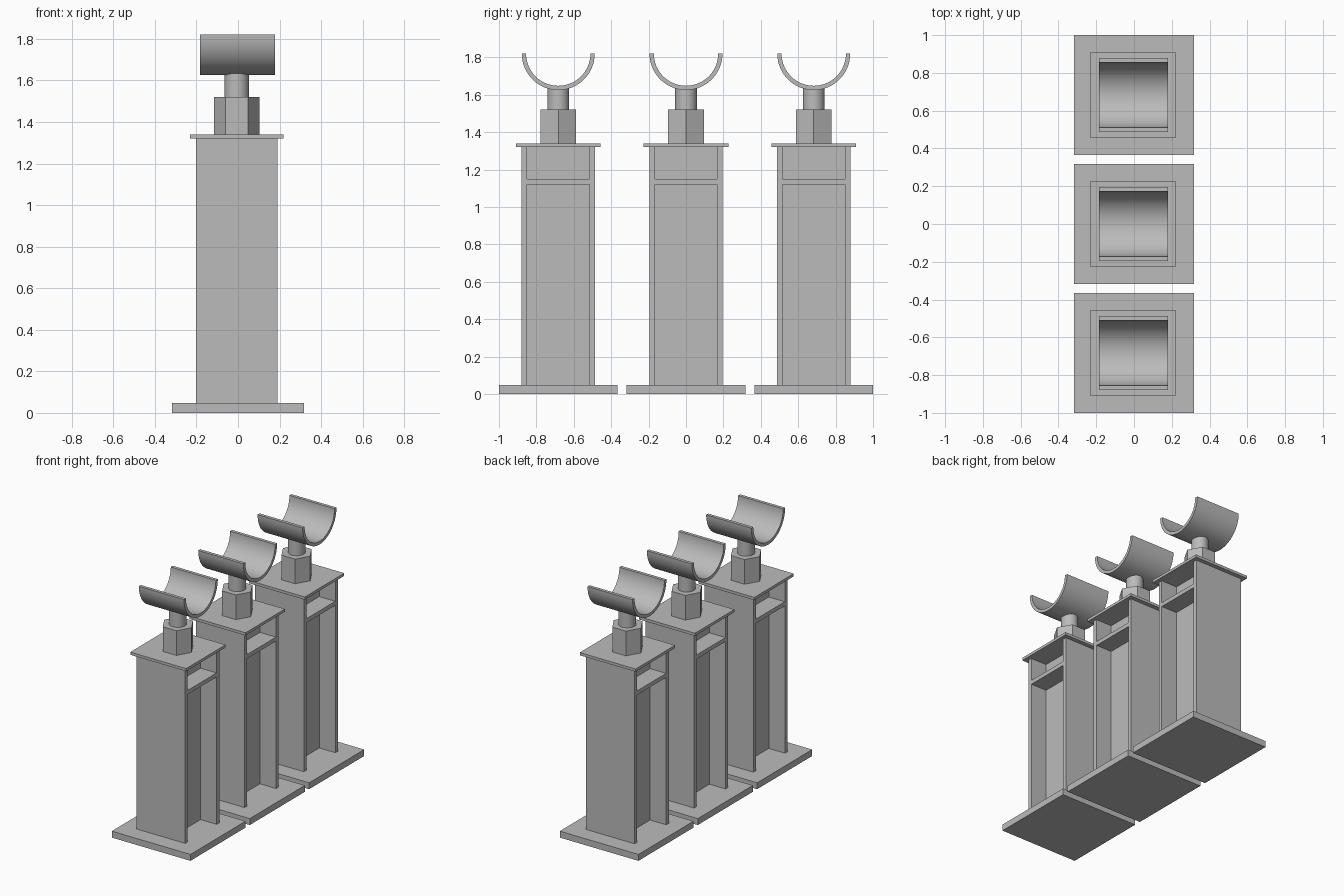
import bpy, bmesh, math
from mathutils import Matrix

cube = bpy.data.objects.get("Cube")
if cube:
    bpy.data.objects.remove(cube, do_unlink=True)

steel = bpy.data.materials.new("grey steel")
steel.use_nodes = True
GREY = (0.5, 0.5, 0.5, 1)
steel.diffuse_color = GREY
steel.node_tree.nodes["Principled BSDF"].inputs["Base Color"].default_value = GREY

SPACING = 0.683
AXIS_X = -0.006     # columns sit a touch off the base centre


def finish(name, bm, smooth=False):
    bmesh.ops.recalc_face_normals(bm, faces=bm.faces)
    mesh = bpy.data.meshes.new(name)
    bm.to_mesh(mesh)
    bm.free()
    mesh.materials.append(steel)
    obj = bpy.data.objects.new(name, mesh)
    bpy.context.collection.objects.link(obj)
    if smooth:
        bpy.ops.object.select_all(action="DESELECT")
        obj.select_set(True)
        bpy.context.view_layer.objects.active = obj
        bpy.ops.object.shade_smooth_by_angle(angle=math.radians(35))
    return obj


def box(name, x, y, z):
    """Box spanning the given (low, high) ranges."""
    bm = bmesh.new()
    bmesh.ops.create_cube(bm, size=1)
    for v in bm.verts:
        v.co = [r[0] if c < 0 else r[1] for c, r in zip(v.co, (x, y, z))]
    return finish(name, bm)


def prism(name, sides, radius, centre, z, smooth=False):
    """Upright prism with a corner pointing along x."""
    bm = bmesh.new()
    ring = [bm.verts.new((centre[0] + radius * math.cos(math.tau * i / sides),
                          centre[1] + radius * math.sin(math.tau * i / sides), z[0]))
            for i in range(sides)]
    extrude(bm, ring, (0, 0, z[1] - z[0]))
    return finish(name, bm, smooth)


def extrude(bm, ring, vec):
    face = bm.faces.new(ring)
    out = bmesh.ops.extrude_face_region(bm, geom=[face], use_keep_orig=True)
    moved = [g for g in out["geom"] if isinstance(g, bmesh.types.BMVert)]
    bmesh.ops.translate(bm, verts=moved, vec=vec)


def saddle(name, y, z, outer, inner, x, steps=32):
    """Half-pipe cradle open at the top."""
    bm = bmesh.new()
    angles = [math.pi + math.pi * i / steps for i in range(steps + 1)]
    path = [(outer, a) for a in angles] + [(inner, a) for a in reversed(angles)]
    ring = [bm.verts.new((x[0], y + r * math.cos(a), z + r * math.sin(a))) for r, a in path]
    extrude(bm, ring, (x[1] - x[0], 0, 0))
    return finish(name, bm, True)


for label, y in (("front", -SPACING), ("middle", 0), ("back", SPACING)):
    def span(half, c=y):
        return (c - half, c + half)

    # Base and cap plates
    box(label + "_base_plate", span(0.317, 0), span(0.317), (0, 0.047))
    box(label + "_cap_plate", span(0.225, AXIS_X), span(0.227), (1.32, 1.34))

    # H-section column: two flanges and a thick web
    for side, s in (("front", -1), ("back", 1)):
        edges = sorted((y + s * 0.167, y + s * 0.196))
        box(f"{label}_{side}_flange", span(0.196, AXIS_X), edges, (0.047, 1.32))
    box(label + "_web", span(0.066, AXIS_X), span(0.167), (0.047, 1.32))

    # Stiffeners on both sides of the web
    for side, s in (("left", 1), ("right", -1)):
        edges = sorted((AXIS_X + s * 0.066, AXIS_X + s * 0.195))
        box(f"{label}_{side}_stiffener", edges, span(0.167), (1.12, 1.15))

    # Hex nut, stem and pipe cradle
    prism(label + "_hex_nut", 6, 0.11, (AXIS_X, y), (1.34, 1.52))
    prism(label + "_stem", 32, 0.058, (AXIS_X, y), (1.52, 1.64), True)
    saddle(label + "_pipe_saddle", y, 1.82, 0.195, 0.172, (-0.184, 0.179))
